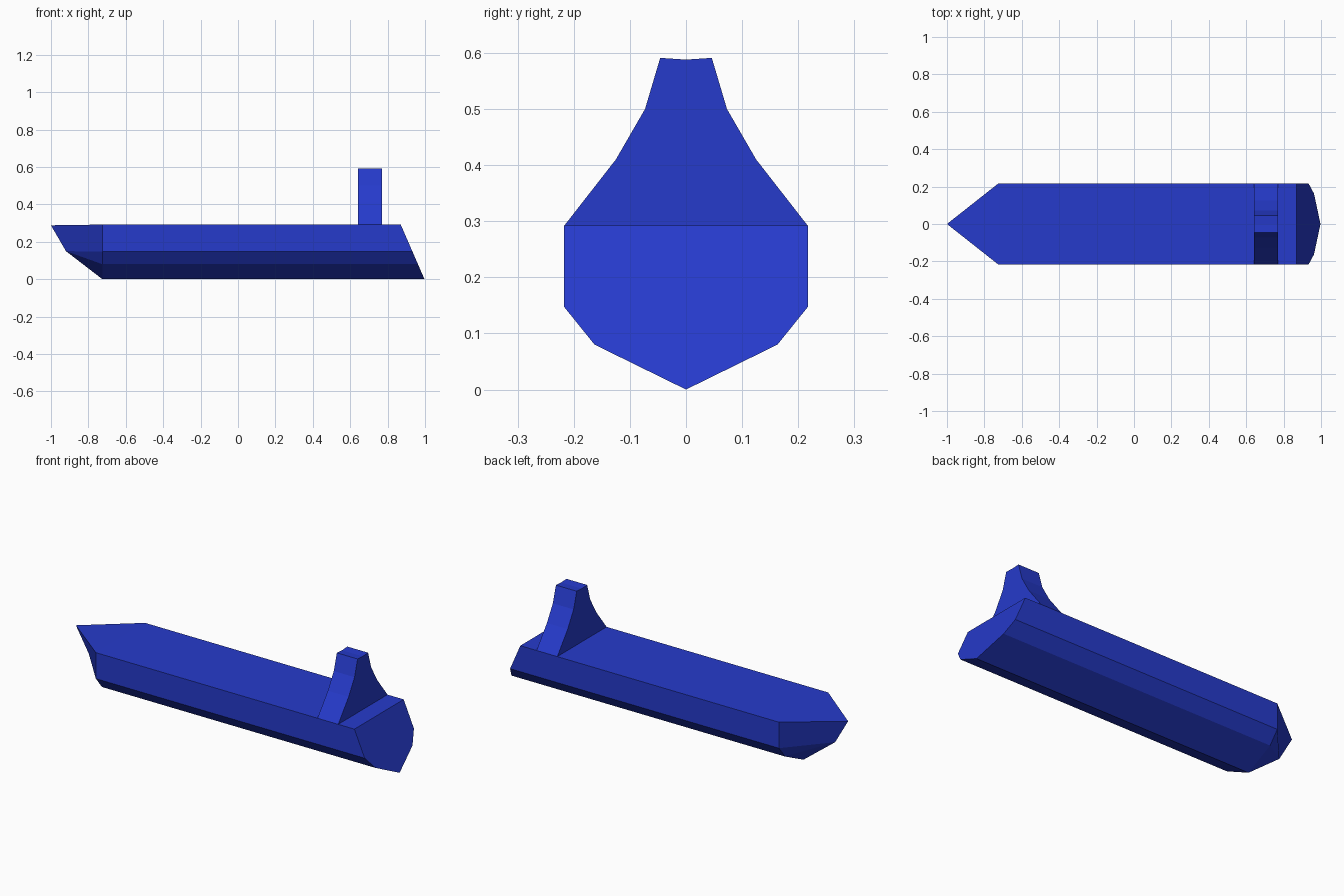
import bpy
import bmesh

cube = bpy.data.objects.get("Cube")
if cube:
    bpy.data.objects.remove(cube, do_unlink=True)

blue = bpy.data.materials.new("royal_blue")
blue.use_nodes = True
colour = (0.019, 0.043, 0.6, 1)
blue.diffuse_color = colour
blue.node_tree.nodes["Principled BSDF"].inputs["Base Color"].default_value = colour


def finish(name, bm):
    bmesh.ops.recalc_face_normals(bm, faces=bm.faces)
    mesh = bpy.data.meshes.new(name)
    bm.to_mesh(mesh)
    bm.free()
    mesh.materials.append(blue)
    bpy.context.collection.objects.link(bpy.data.objects.new(name, mesh))


def mirrored(half):
    """Complete a (y, z) outline whose half runs down the +y side."""
    return half + [(-y, z) for y, z in reversed(half) if y > 0]


def loft(bm, outline, start_x, end_x):
    """Join two copies of an outline; each end is a function of z."""
    rings = [[bm.verts.new((f(z), y, z)) for y, z in outline]
             for f in (start_x, end_x)]
    n = len(outline)
    for i in range(n):
        j = (i + 1) % n
        bm.faces.new((rings[0][i], rings[0][j], rings[1][j], rings[1][i]))
    return rings


# Hull: V-bottomed section with a raked flat stern
deck_z, bow_x = 0.292, -0.725
section = mirrored([(0.217, deck_z), (0.217, 0.147), (0.163, 0.08), (0, 0)])
bm = bmesh.new()
bow, stern = loft(bm, section, lambda z: bow_x,
                  lambda z: 0.997 - 0.127 * z / deck_z)
bm.faces.new(stern)

# Pointed bow: chines gather at the stem, deck runs on to the tip
tip = bm.verts.new((-1, 0, 0.288))
stem = bm.verts.new((-0.92, 0, 0.15))
bm.faces.new((bow[0], bow[-1], tip))
for i in range(1, len(bow) - 2):
    bm.faces.new((bow[i], bow[i + 1], stem))
for top, chine in ((bow[0], bow[1]), (bow[-1], bow[-2])):
    bm.faces.new((top, chine, stem, tip))
finish("hull", bm)

# Bridge tower: flared slab standing across the deck near the stern
tower = mirrored([(0, 0.588), (0.046, 0.591), (0.073, 0.5),
                  (0.125, 0.41), (0.217, deck_z)])
bm = bmesh.new()
for ring in loft(bm, tower, lambda z: 0.642, lambda z: 0.77):
    bm.faces.new(ring)
finish("bridge_tower", bm)
